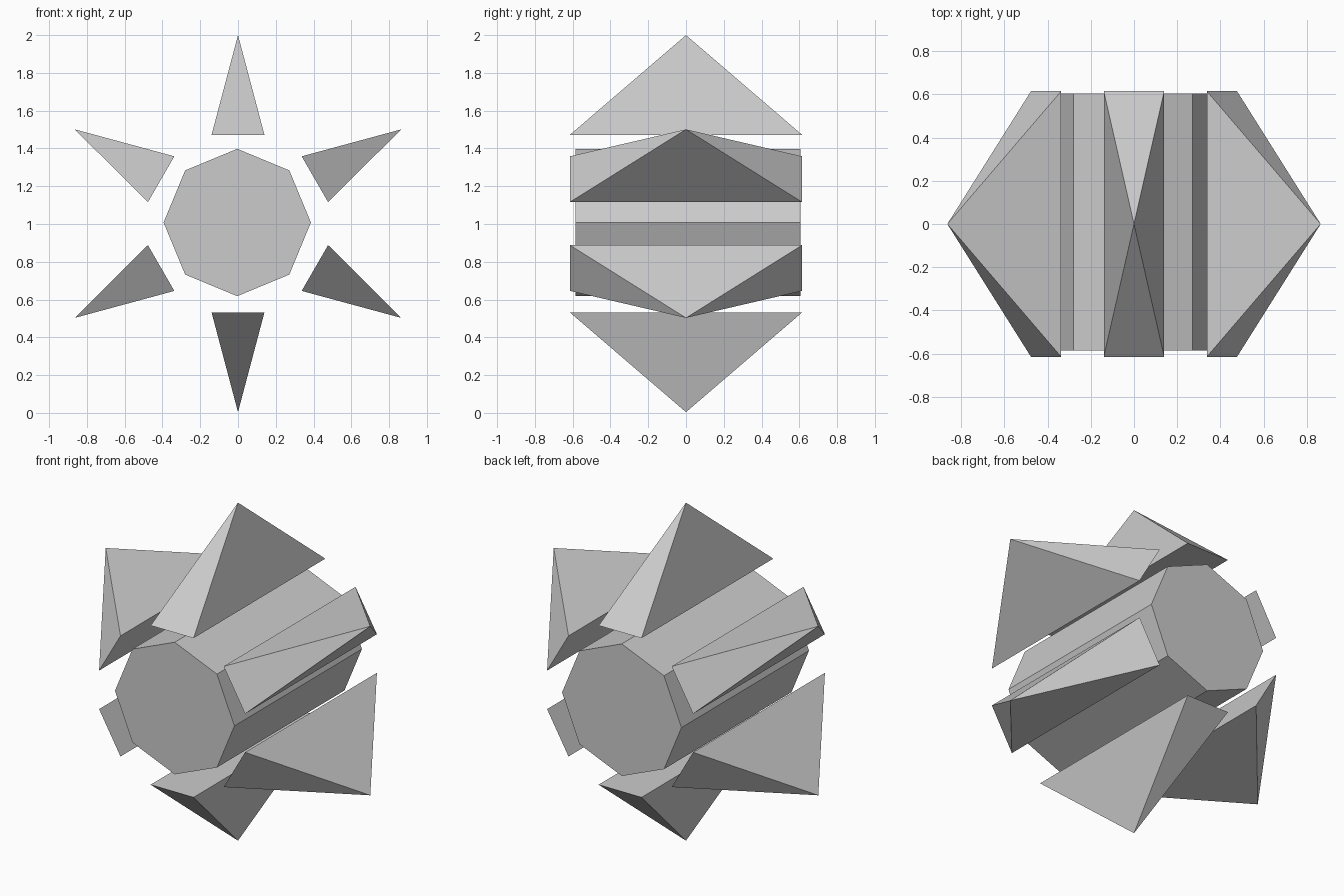
import bpy, bmesh
from math import pi, cos, sin
from mathutils import Matrix

if "Cube" in bpy.data.objects:
    bpy.data.objects.remove(bpy.data.objects["Cube"])


def make_object(name, bm):
    bmesh.ops.recalc_face_normals(bm, faces=bm.faces)
    mesh = bpy.data.meshes.new(name)
    bm.to_mesh(mesh)
    bm.free()
    obj = bpy.data.objects.new(name, mesh)
    bpy.context.collection.objects.link(obj)
    return obj


# Octagonal core lying along y
bm = bmesh.new()
ring = [bm.verts.new((0.39 * cos(i * pi / 4), -0.595, 0.39 * sin(i * pi / 4))) for i in range(8)]
cap = bm.faces.new(ring)
back = bmesh.ops.extrude_face_region(bm, geom=[cap], use_keep_orig=True)
bmesh.ops.translate(bm, verts=[v for v in back["geom"] if isinstance(v, bmesh.types.BMVert)],
                    vec=(0, 1.19, 0))
core = make_object("core", bm)
core.location = (-0.004, 0.01, 1.008)


# Wide pyramid spikes arranged radially around the core
def spike(index):
    bm = bmesh.new()
    base = [bm.verts.new((x, y, 0.47)) for x, y in
            ((-0.14, -0.615), (0.14, -0.615), (0.14, 0.615), (-0.14, 0.615))]
    tip = bm.verts.new((0, 0, 0.998))
    bm.faces.new(base)
    for i in range(4):
        bm.faces.new((base[i], base[(i + 1) % 4], tip))
    bm.transform(Matrix.Translation((0, 0, 1.002)) @ Matrix.Rotation(index * pi / 3, 4, 'Y'))
    make_object(f"spike_{index + 1}", bm)


for i in range(6):
    spike(i)
